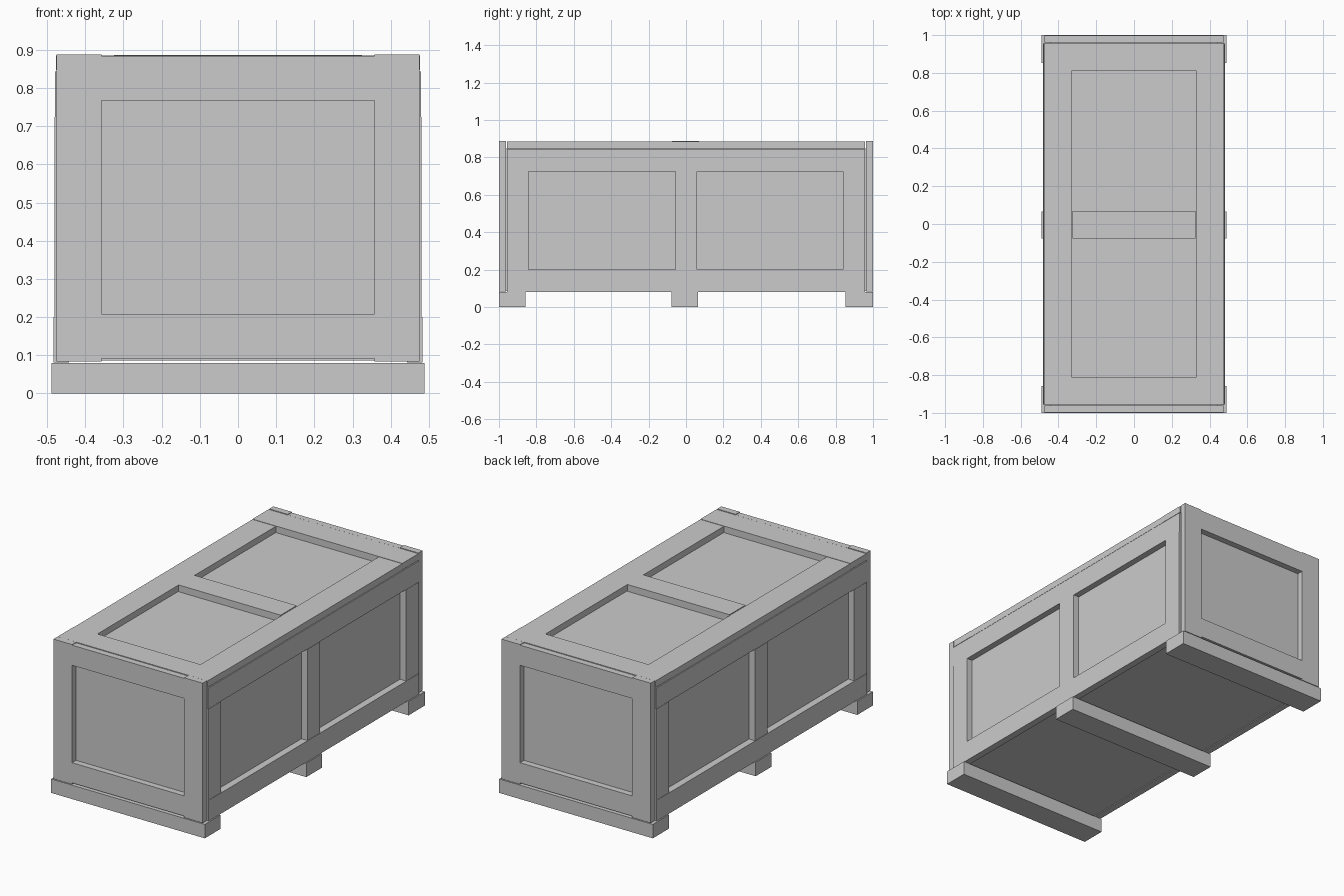
import bpy

if "Cube" in bpy.data.objects:
    bpy.data.objects.remove(bpy.data.objects["Cube"])


def board(name, x, y, z):
    """Axis-aligned board given its (min, max) extent on each axis."""
    bpy.ops.mesh.primitive_cube_add(
        size=1, location=[(a + b) / 2 for a, b in (x, y, z)])
    ob = bpy.context.object
    ob.name = name
    ob.scale = [b - a for a, b in (x, y, z)]
    bpy.ops.object.transform_apply(location=False, rotation=False, scale=True)
    return ob


def span(side, inner, outer):
    """Extent between two distances on the + or - side of the centre."""
    return tuple(sorted((side * inner, side * outer)))


# Plywood box behind all the frames
board("box_panels", (-0.443, 0.443), (-0.962, 0.962), (0.086, 0.848))

# Skids under the crate
for name, y in (("front_skid", (-1, -0.858)), ("middle_skid", (-0.078, 0.065)),
                ("back_skid", (0.852, 1))):
    board(name, (-0.489, 0.489), y, (0, 0.08))

# End frames: two posts with rails between them
for s, end in ((-1, "front"), (1, "back")):
    y = span(s, 0.962, 0.999)
    for t, side in ((-1, "left"), (1, "right")):
        board(f"{end}_{side}_post", span(t, 0.357, 0.475), y, (0.084, 0.888))
    y = span(s, 0.962, 0.998)
    board(f"{end}_top_rail", (-0.357, 0.357), y, (0.768, 0.884))
    board(f"{end}_bottom_rail", (-0.357, 0.357), y, (0.092, 0.208))

# Side frames: long rails with three stiles between them
for s, side in ((-1, "left"), (1, "right")):
    x_top, x_low, x_mid = (span(s, 0.443, v) for v in (0.479, 0.483, 0.481))
    board(f"{side}_top_rail", x_top, (-0.956, 0.956), (0.724, 0.844))
    board(f"{side}_bottom_rail", x_low, (-0.956, 0.956), (0.081, 0.2))
    for name, y in (("front", (-0.956, -0.842)), ("middle", (-0.056, 0.06)),
                    ("back", (0.84, 0.956))):
        board(f"{side}_{name}_stile", x_mid, y, (0.2, 0.724))

# Lid frame: side boards, end boards and a cross board
for s, side in ((-1, "left"), (1, "right")):
    board(f"lid_{side}_board", span(s, 0.328, 0.477), (-0.812, 0.812), (0.847, 0.884))
for s, end in ((-1, "front"), (1, "back")):
    board(f"lid_{end}_board", (-0.477, 0.477), span(s, 0.812, 0.958), (0.848, 0.886))
board("lid_cross_board", (-0.325, 0.325), (-0.076, 0.069), (0.848, 0.887))
